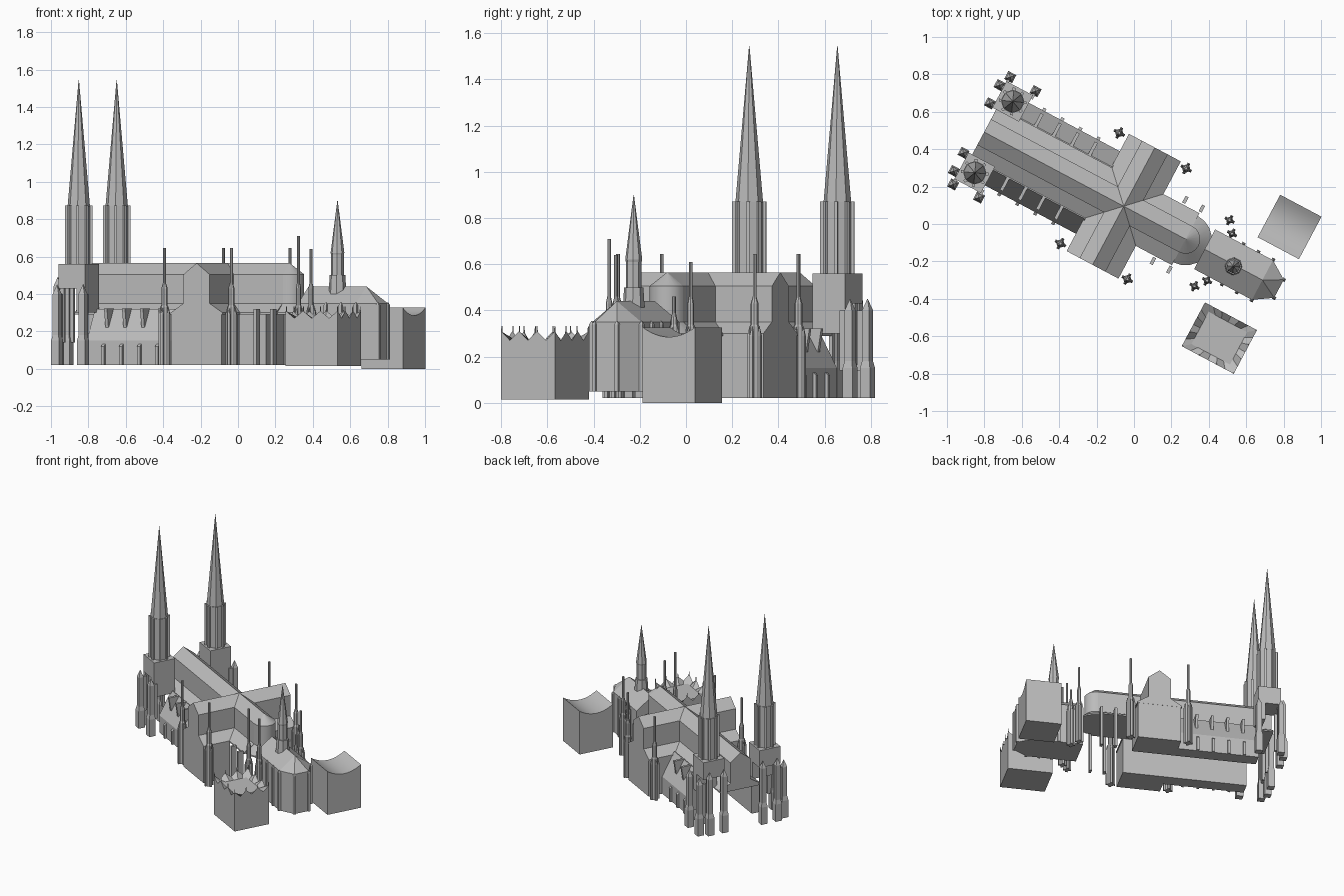
import bpy, bmesh, math
from mathutils import Matrix

cube = bpy.data.objects.get("Cube")
if cube:
    bpy.data.objects.remove(cube)

stone = bpy.data.materials.new("grey_stone")
stone.use_nodes = True
stone.diffuse_color = (0.5, 0.5, 0.5, 1)
stone.node_tree.nodes["Principled BSDF"].inputs["Base Color"].default_value = (0.5, 0.5, 0.5, 1)

# Church frame: x runs along the nave to the east, y to the north side
FRAME = Matrix.Translation((-0.055, 0.095, 0)) @ Matrix.Rotation(math.radians(-28), 4, 'Z')


def finish(name, bm, smooth=False):
    bmesh.ops.recalc_face_normals(bm, faces=bm.faces)
    me = bpy.data.meshes.new(name)
    bm.to_mesh(me)
    bm.free()
    me.materials.append(stone)
    for p in me.polygons:
        p.use_smooth = smooth
    ob = bpy.data.objects.new(name, me)
    ob.matrix_world = FRAME
    bpy.context.collection.objects.link(ob)
    if smooth:
        bpy.context.view_layer.objects.active = ob
        ob.select_set(True)
        bpy.ops.object.shade_smooth_by_angle(angle=math.radians(30))
        ob.select_set(False)
    return ob


def loft(bm, rings):
    """Skin a row of equal vertex rings and cap both ends."""
    vs = [[bm.verts.new(p) for p in r] for r in rings]
    n = len(vs[0])
    for a, b in zip(vs, vs[1:]):
        for i in range(n):
            j = (i + 1) % n
            bm.faces.new((a[i], a[j], b[j], b[i]))
    bm.faces.new(vs[0])
    bm.faces.new(vs[-1])


def prism(name, pts, a, b, along='x', smooth=False):
    """Extrude a cross-section of (side, height) points along an axis."""
    bm = bmesh.new()
    if along == 'x':
        rings = [[(t, s, z) for s, z in pts] for t in (a, b)]
    else:
        rings = [[(s, t, z) for s, z in pts] for t in (a, b)]
    loft(bm, rings)
    return finish(name, bm, smooth)


def box(name, x0, x1, y0, y1, z0, z1):
    return prism(name, [(y0, z0), (y1, z0), (y1, z1), (y0, z1)], x0, x1)


def column(name, x, y, profile, sides=8, turn=0.0, bm=None):
    """Stack of regular polygons given as (radius, height) steps."""
    own = bm is None
    bm = bmesh.new() if own else bm
    rings = []
    for r, z in profile:
        angs = [turn + math.tau * (i + 0.5) / sides for i in range(sides)]
        rings.append([(x + r * math.cos(a), y + r * math.sin(a), z) for a in angs])
    loft(bm, rings)
    return finish(name, bm) if own else None


def mirrored(pts):
    return pts + [(-s, z) for s, z in reversed(pts) if s > 0]


# Main vessel: ridge roof, upper walls and lean-to aisle roofs
W, LOW = 0.078, 0.35
section = mirrored([(0, 0.565), (W, 0.505), (W, LOW), (0.157, 0.30), (0.157, 0.29)])
prism("nave_and_choir", section, -0.845, 0.375)
prism("transept", section, -0.355, 0.355, 'y')

# Rounded choir end
bm = bmesh.new()
half = [(0.001, 0.565), (W, 0.505), (W, LOW), (0.14, 0.30), (0.14, 0.29), (0.001, 0.29)]
loft(bm, [[(0.375 + r * math.cos(a), r * math.sin(a), z) for r, z in half]
          for a in [math.pi * (i / 10 - 0.5) for i in range(11)]])
finish("choir_apse", bm, True)

for s, side in ((1, "north"), (-1, "south")):
    # Transept lower storey
    ends = sorted((0.15 * s, 0.354 * s))
    box(side + "_transept_base", -0.152, 0.152, ends[0], ends[1], 0.02, 0.295)

    # Side chapels with steep roof and buttresses
    prism(side + "_aisle", [(s * y, z) for y, z in
          ((0.15, 0.02), (0.25, 0.02), (0.25, 0.15), (0.157, 0.32), (0.15, 0.32))], -0.72, -0.15)
    for i in range(4):
        x = -0.617 + i * 0.109
        prism(side + "_buttress_fin", [(s * y, z) for y, z in
              ((0.15, 0.322), (0.232, 0.322), (0.215, 0.22), (0.15, 0.3))], x - 0.009, x + 0.009)
        prism(side + "_buttress_foot", [(s * y, z) for y, z in
              ((0.24, 0.02), (0.265, 0.02), (0.265, 0.12), (0.24, 0.14))], x - 0.009, x + 0.009)

    # Choir piers
    for x in (0.275, 0.375):
        y = sorted((0.165 * s, 0.205 * s))
        box(side + "_choir_pier", x - 0.009, x + 0.009, y[0], y[1], 0.02, 0.32)

    # West tower: belfry block, octagonal drum and spire
    tx, ty, h = -0.787, 0.216 * s, 0.08
    box(side + "_tower_block", tx - h, tx + h, ty - h, ty + h, 0.43, 0.56)
    box(side + "_tower_wall", tx + 0.03, tx + h, ty - h, ty + h, 0.30, 0.44)
    column(side + "_tower_spire", tx, ty, [(0.064, 0.56), (0.064, 0.87), (0.06, 0.87), (0.001, 1.545)])
    bm = bmesh.new()
    for i in range(8):
        a = math.tau * (i + 0.5) / 8
        column("", tx + 0.066 * math.cos(a), ty + 0.066 * math.sin(a),
               [(0.011, 0.56), (0.011, 0.872)], 4, a, bm)
    finish(side + "_drum_shafts", bm)

    # Stepped piers around the tower
    for px, py, top in ((-0.89, 0.26, 0.44), (-0.89, 0.15, 0.44), (-0.86, 0.325, 0.40), (-0.705, 0.322, 0.40)):
        column(side + "_tower_pier", px, py * s,
               [(0.034, 0.02), (0.034, 0.15), (0.025, 0.18), (0.025, top), (0.001, top + 0.05)], 4)
        lean = sorted((py * s, py * s * 0.88 if py > 0.3 else py * s + 0.001))
        box(side + "_pier_web", px - 0.008, px + (0.04 if px < -0.88 else 0.008),
            lean[0] - 0.008, lean[1] + 0.008, 0.14, top)

    # Pinnacle turrets at transept corners and chapel shoulders
    for px, py, top in ((-0.205, 0.335, 0.645), (0.2, 0.335, 0.645),
                        (0.535, 0.2, 0.61 if s > 0 else 0.71), (0.58, 0.142, 0.46 if s > 0 else 0.64)):
        k = 1.0 if px < 0.5 else 0.85
        b = min(0.43, top - 0.1)
        bm = bmesh.new()
        column("", px, py * s, [(0.022 * k, 0.02), (0.022 * k, 0.33), (0.017 * k, 0.34),
               (0.017 * k, b), (0.008, b + 0.03), (0.008, top)], 8, 0, bm)
        for i in range(4):
            a = math.tau * i / 4
            column("", px + 0.024 * k * math.cos(a), py * s + 0.024 * k * math.sin(a),
                   [(0.011, 0.02), (0.011, 0.29), (0.001, 0.33)], 4, 0, bm)
        finish(side + "_pinnacle", bm)

# East chapel with polygonal end and hipped roof
plan = mirrored([(0.12, 0.49), (0.12, 0.84), (0.055, 0.94)])
bm = bmesh.new()
loft(bm, [[(x, y, z) for y, x in plan] for z in (0.05, 0.35)])
finish("chapel_walls", bm)
bm = bmesh.new()
eave = [bm.verts.new((x, y, 0.35)) for y, x in plan]
ridge = [bm.verts.new((x, 0, 0.44)) for x in (0.49, 0.84)]
bm.faces.new((eave[0], eave[1], ridge[1], ridge[0]))
bm.faces.new((eave[4], eave[5], ridge[0], ridge[1]))
for i in (1, 2, 3):
    bm.faces.new((eave[i], eave[i + 1], ridge[1]))
bm.faces.new((eave[5], eave[0], ridge[0]))
bm.faces.new(eave)
finish("chapel_roof", bm)
for s in (1, -1):
    for x, y in ((0.66, 0.122), (0.75, 0.122), (0.84, 0.122), (0.94, 0.055)):
        column("chapel_buttress", x, y * s, [(0.013, 0.05), (0.013, 0.34), (0.002, 0.355)], 4)
column("chapel_spire", 0.669, -0.008, [(0.048, 0.40), (0.042, 0.5), (0.034, 0.5), (0.034, 0.61),
                                       (0.037, 0.62), (0.001, 0.9)])

# South-east house: zigzag parapet around a sunken roof
x0, x1, y0, y1, n = 0.625, 0.94, -0.515, -0.25, 6
corners = [(x0, y0), (x1, y0), (x1, y1), (x0, y1)]
rim = []
for i in range(4):
    (ax, ay), (bx, by) = corners[i], corners[(i + 1) % 4]
    for j in range(n):
        t = j / n
        rim.append((ax + (bx - ax) * t, ay + (by - ay) * t, 0.27 if j % 2 else 0.31))
cx, cy = (x0 + x1) / 2, (y0 + y1) / 2
inner = [(cx + (x - cx) * 0.74, cy + (y - cy) * 0.74, 0.262) for x, y, z in rim]
bm = bmesh.new()
loft(bm, [[(x, y, 0.015) for x, y, z in rim], rim, inner])
finish("south_house", bm)
bm = bmesh.new()
for x, y, z in rim[::2]:
    column("", cx + (x - cx) * 0.98, cy + (y - cy) * 0.98, [(0.004, 0.29), (0.002, 0.332)], 4, 0, bm)
finish("south_house_finials", bm)

# North-east house: block with a sagging roof
y0, y1 = 0.19, 0.447
top = [(y0 + (y1 - y0) * t, 0.285 + 0.042 * (2 * t - 1) ** 2) for t in [i / 12 for i in range(13)]]
prism("north_house", [(y1, 0.0), (y0, 0.0)] + top, 0.71, 0.96, 'x', True)
